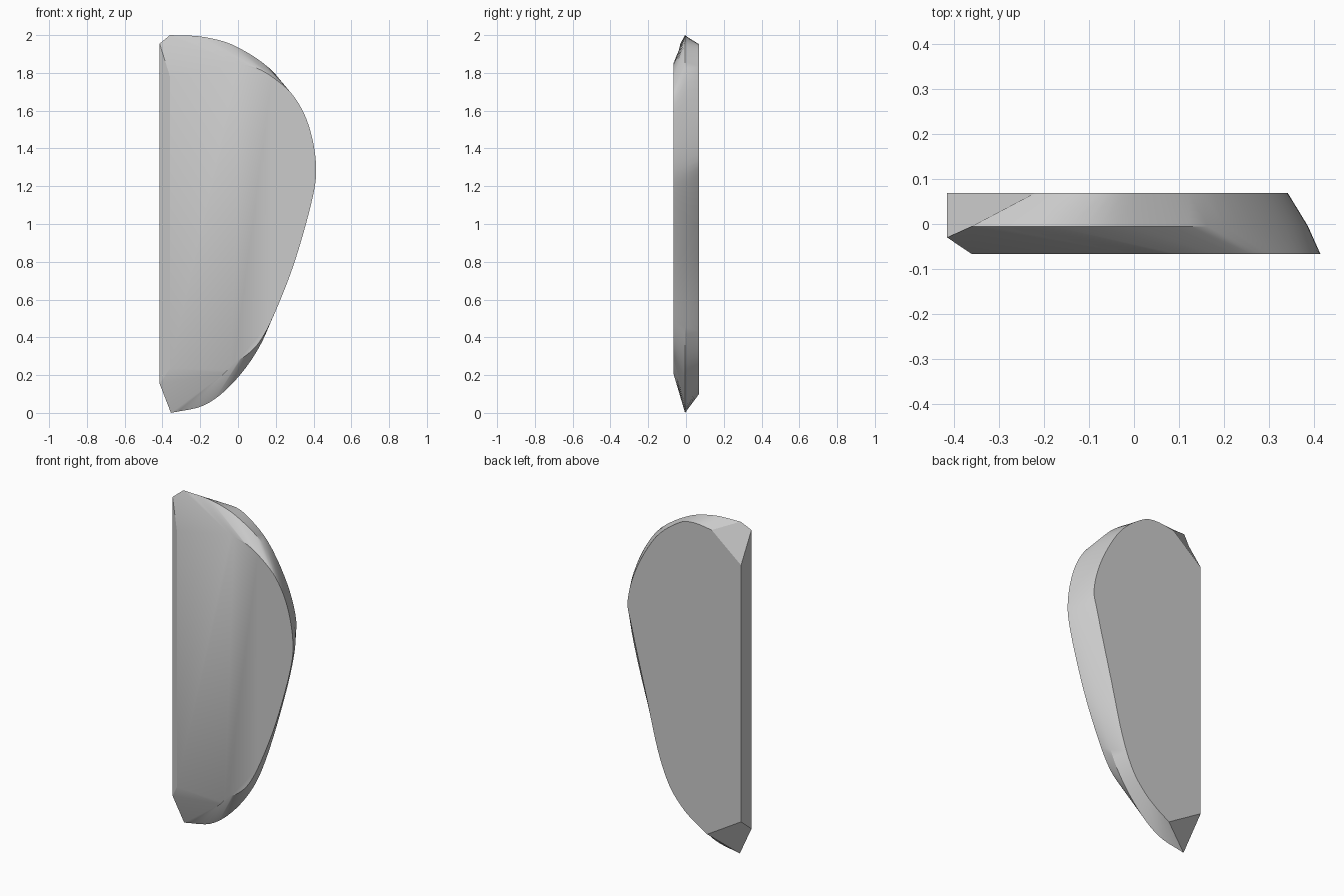
import bpy, bmesh, math
from mathutils import Vector

cube = bpy.data.objects.get("Cube")
if cube:
    bpy.data.objects.remove(cube, do_unlink=True)

STEPS = 5


def smooth_path(points):
    """Catmull-Rom curve through (x, z) points."""
    p = [Vector(q) for q in points]
    p = [2 * p[0] - p[1]] + p + [2 * p[-1] - p[-2]]
    out = []
    for a, b, c, d in zip(p, p[1:], p[2:], p[3:]):
        for s in range(STEPS):
            t = s / STEPS
            out.append(0.5 * (2 * b + (c - a) * t + (2 * a - 5 * b + 4 * c - d) * t * t
                              + (3 * b - a - 3 * c + d) * t ** 3))
    return out + [p[-2]]


def make_ring(bm, y, top, points, bottom, y_end=None):
    """Closed outline: straight left edge plus rounded right edge."""
    y_end = y if y_end is None else y_end
    ends = [bm.verts.new((x, y_end, z)) for x, z in (top, bottom)]
    curve = [bm.verts.new((q.x, y, q.y)) for q in smooth_path(points)]
    return [ends[0]] + curve + [ends[1]]


# Outlines of the front face, the ridge around the rim and the back face
front = [(0, 1.85), (.1, 1.825), (.2, 1.765), (.3, 1.67), (.375, 1.52), (.413, 1.32),
         (.395, 1.14), (.3, .8), (.195, .53), (.12, .385), (.05, .31), (-.02, .265), (-.07, .21)]
ridge = [(-.36, 2), (-.18, 1.99), (0, 1.935), (.2, 1.79), (.335, 1.55), (.385, 1.34),
         (.365, 1.14), (.28, .81), (.18, .5), (.09, .31), (-.04, .145), (-.18, .04), (-.355, 0)]
back = [(-.22, 1.94), (-.1, 1.952), (0, 1.925), (.151, 1.8), (.28, 1.58), (.34, 1.37),
        (.315, 1.22), (.22, .84), (.14, .52), (.065, .33), (-.02, .22), (-.1, .155), (-.19, .1)]

bm = bmesh.new()
rings = [
    make_ring(bm, -.067, (-.36, 1.78), front, (-.36, .235)),
    make_ring(bm, -.005, (-.415, 1.955), ridge, (-.415, .155), y_end=-.03),
    make_ring(bm, .069, (-.415, 1.78), back, (-.415, .235)),
]
for a, b in zip(rings, rings[1:]):
    for i in range(len(a)):
        j = (i + 1) % len(a)
        bm.faces.new((a[i], a[j], b[j], b[i]))
bm.faces.new(rings[0])
bm.faces.new(rings[-1])
bmesh.ops.recalc_face_normals(bm, faces=bm.faces)

mesh = bpy.data.meshes.new("slice_body")
bm.to_mesh(mesh)
bm.free()
body = bpy.data.objects.new("slice_body", mesh)
bpy.context.collection.objects.link(body)

# Plain grey surface
grey = bpy.data.materials.new("light_grey")
grey.use_nodes = True
color = (0.6, 0.6, 0.6, 1)
grey.diffuse_color = color
grey.node_tree.nodes["Principled BSDF"].inputs["Base Color"].default_value = color
mesh.materials.append(grey)

bpy.ops.object.select_all(action='DESELECT')
body.select_set(True)
bpy.context.view_layer.objects.active = body
bpy.ops.object.shade_smooth_by_angle(angle=math.radians(30))
